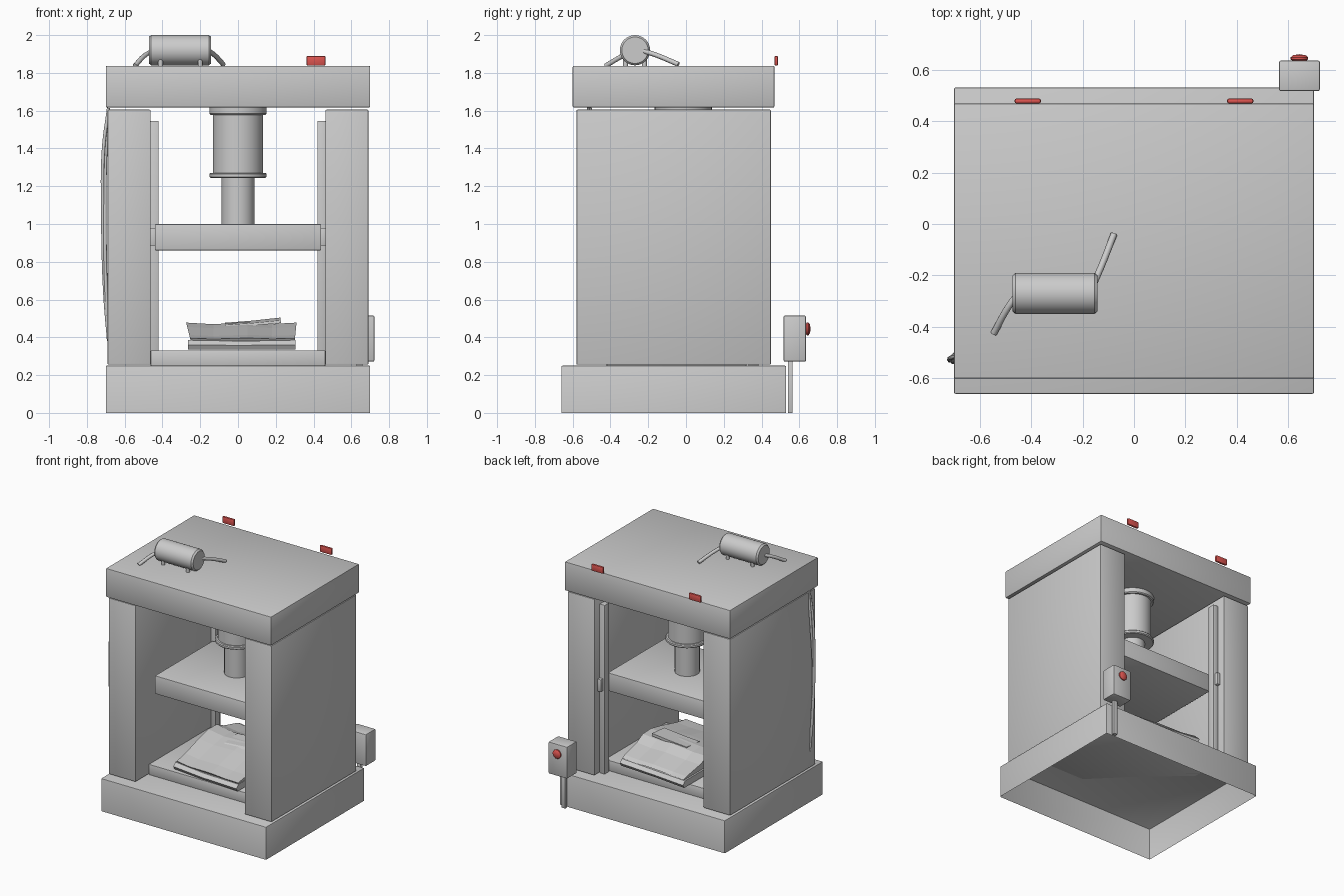
import bpy, bmesh, math
from mathutils import Vector

if "Cube" in bpy.data.objects:
    bpy.data.objects.remove(bpy.data.objects["Cube"])


def material(name, rgb):
    m = bpy.data.materials.new(name)
    m.diffuse_color = (*rgb, 1)
    m.use_nodes = True
    m.node_tree.nodes["Principled BSDF"].inputs["Base Color"].default_value = m.diffuse_color
    return m


GREY = material("machine grey", (0.6, 0.6, 0.6))
RED = material("signal red", (0.72, 0.09, 0.08))


def finish(name, bm, mat, smooth=True):
    bmesh.ops.recalc_face_normals(bm, faces=bm.faces)
    me = bpy.data.meshes.new(name)
    bm.to_mesh(me)
    bm.free()
    ob = bpy.data.objects.new(name, me)
    bpy.context.collection.objects.link(ob)
    me.materials.append(mat)
    if smooth:
        bpy.ops.object.select_all(action='DESELECT')
        ob.select_set(True)
        bpy.context.view_layer.objects.active = ob
        bpy.ops.object.shade_smooth_by_angle(angle=math.radians(35))
    return ob


def box(name, x, y, z, mat=GREY, bevel=0.006, open_bottom=False):
    bm = bmesh.new()
    bmesh.ops.create_cube(bm, size=1)
    for v in bm.verts:
        v.co = [r[0] + (c + 0.5) * (r[1] - r[0]) for r, c in zip((x, y, z), v.co)]
    edges = bm.edges[:]
    if open_bottom:
        low = [f for f in bm.faces if all(v.co.z < z[0] + 1e-4 for v in f.verts)]
        bmesh.ops.delete(bm, geom=low, context='FACES_ONLY')
        edges = [e for e in bm.edges if not e.is_boundary]
    if bevel:
        bmesh.ops.bevel(bm, geom=edges, offset=bevel, segments=2, profile=0.5, affect='EDGES')
    return finish(name, bm, mat)


def lathe(name, profile, origin, axis='Z', mat=GREY, seg=32):
    """Spin (radius, height) points round an axis."""
    bm = bmesh.new()
    vs = [bm.verts.new((r, 0, h)) for r, h in profile]
    es = [bm.edges.new(p) for p in zip(vs, vs[1:])]
    bmesh.ops.spin(bm, geom=vs + es, axis=(0, 0, 1), cent=(0, 0, 0),
                   angle=2 * math.pi, steps=seg)
    bmesh.ops.remove_doubles(bm, verts=bm.verts, dist=1e-5)
    for v in bm.verts:
        a, b, c = v.co
        turned = {'Z': (a, b, c), 'X': (c, a, b), 'Y': (a, c, b)}[axis]
        v.co = Vector(turned) + Vector(origin)
    return finish(name, bm, mat)


def tube(name, points, radius):
    cu = bpy.data.curves.new(name, 'CURVE')
    cu.dimensions = '3D'
    cu.bevel_depth = radius
    cu.bevel_resolution = 2
    cu.use_fill_caps = True
    cu.resolution_u = 6
    sp = cu.splines.new('BEZIER')
    sp.bezier_points.add(len(points) - 1)
    for bp, p in zip(sp.bezier_points, points):
        bp.co = p
        bp.handle_left_type = bp.handle_right_type = 'AUTO'
    cu.materials.append(GREY)
    ob = bpy.data.objects.new(name, cu)
    bpy.context.collection.objects.link(ob)


# Frame
box("base", (-0.7, 0.7), (-0.66, 0.53), (0, 0.25), open_bottom=True)
box("top_cover", (-0.7, 0.7), (-0.6, 0.468), (1.617, 1.837))
box("bed", (-0.462, 0.462), (-0.42, 0.32), (0.25, 0.33), bevel=0.003)
box("platen", (-0.44, 0.44), (-0.38, 0.32), (0.86, 1.0))

# Side panels, guide rails, sliders and rear lamps, one of each per side
for side, s in (("left", -1), ("right", 1)):
    def span(a, b):
        return tuple(sorted((s * a, s * b)))
    box(side + "_panel", span(0.462, 0.69), (-0.58, 0.45), (0.255, 1.605))
    box(side + "_guide_rail", span(0.42, 0.464), (0.33, 0.385), (0.25, 1.545), bevel=0.003)
    box(side + "_slider", span(0.435, 0.464), (0.30, 0.41), (0.885, 0.98), bevel=0.004)
    box(side + "_lamp", span(0.362, 0.464), (0.468, 0.488), (1.838, 1.89), RED, bevel=0.008)

# Ram: flanged cylinder and rod
lathe("ram_cylinder", [(0, 1.62), (0.152, 1.62), (0.152, 1.585), (0.146, 1.578), (0.133, 1.578),
                       (0.133, 1.27), (0.146, 1.27), (0.152, 1.264), (0.152, 1.25),
                       (0.146, 1.244), (0, 1.244)], (0, -0.015, 0))
lathe("ram_rod", [(0, 1.25), (0.087, 1.25), (0.087, 0.995), (0, 0.995)], (0, -0.015, 0))

# Motor on the cover, with feet and pipes
lathe("motor", [(0, -0.165), (0.07, -0.165), (0.08, -0.153), (0.08, 0.153),
                (0.07, 0.165), (0, 0.165)], (-0.307, -0.27, 1.92), 'X')
for i, x in enumerate((-0.41, -0.2)):
    for j, y in enumerate((-0.32, -0.22)):
        lathe(f"motor_foot_{i}{j}", [(0, 0), (0.013, 0), (0.013, 0.06), (0, 0.06)],
              (x, y, 1.83), seg=12)
tube("left_pipe", [(-0.45, -0.27, 1.915), (-0.49, -0.325, 1.895), (-0.545, -0.425, 1.838)], 0.013)
tube("right_pipe", [(-0.16, -0.24, 1.92), (-0.125, -0.16, 1.895), (-0.078, -0.04, 1.845)], 0.013)

# Hoses down the left panel
tube("outer_hose", [(-0.685, -0.515, 1.615), (-0.712, -0.52, 1.40), (-0.716, -0.53, 1.05),
                    (-0.706, -0.525, 0.65), (-0.685, -0.52, 0.38)], 0.009)
tube("inner_hose", [(-0.685, -0.505, 1.615), (-0.70, -0.51, 1.38), (-0.704, -0.535, 1.0),
                    (-0.698, -0.53, 0.65), (-0.685, -0.52, 0.40)], 0.009)

# Switch box on a post at the rear right corner
box("switch_box", (0.564, 0.722), (0.517, 0.635), (0.272, 0.515))
box("switch_post", (0.628, 0.66), (0.54, 0.565), (0, 0.28), bevel=0.002)
lathe("stop_button", [(0, 0), (0.026, 0), (0.034, 0.006), (0.034, 0.014), (0.024, 0.022),
                      (0, 0.026)], (0.643, 0.634, 0.445), 'Y', RED, 20)


# Pressed scrap: crumpled y-z section swept along x
def scrap(name, section, stations):
    """Each station is (x, lean with height, height scale, y shift)."""
    bm = bmesh.new()
    rings = [[bm.verts.new((x + lean * (z - 0.38), y + dy, 0.335 + (z - 0.335) * k))
              for y, z in section] for x, lean, k, dy in stations]
    n = len(section)
    for a, b in zip(rings, rings[1:]):
        for i in range(n):
            bm.faces.new((a[i], a[(i + 1) % n], b[(i + 1) % n], b[i]))
    bm.faces.new(rings[0])
    bm.faces.new(rings[-1])
    finish(name, bm, GREY, smooth=False)


scrap("scrap_lower_layer", [(-0.42, 0.335), (-0.435, 0.36), (-0.41, 0.385),
                            (0.36, 0.385), (0.385, 0.36), (0.37, 0.335)],
      [(-0.265, 0, 1, 0.03), (0.0, 0, 0.9, 0), (0.305, 0, 1, -0.02)])
scrap("scrap_upper_layer", [(-0.40, 0.38), (-0.41, 0.395), (-0.30, 0.412), (-0.12, 0.455), (0.0, 0.478),
                            (0.10, 0.475), (0.18, 0.44), (0.33, 0.405), (0.36, 0.39), (0.34, 0.378)],
      [(-0.25, -0.25, 1, 0.03), (-0.13, 0, 0.94, 0.01), (0.05, 0, 1.02, 0.0),
       (0.18, 0, 0.95, -0.01), (0.30, 0.1, 1, -0.02)])

# Folded flap lying on top of the scrap
scrap("scrap_flap", [(-0.08, 0.455), (-0.06, 0.468), (0.09, 0.480), (0.09, 0.462)],
      [(-0.07, 0, 0.98, 0), (0.08, 0, 1.06, 0), (0.235, -0.1, 1.17, 0)])
